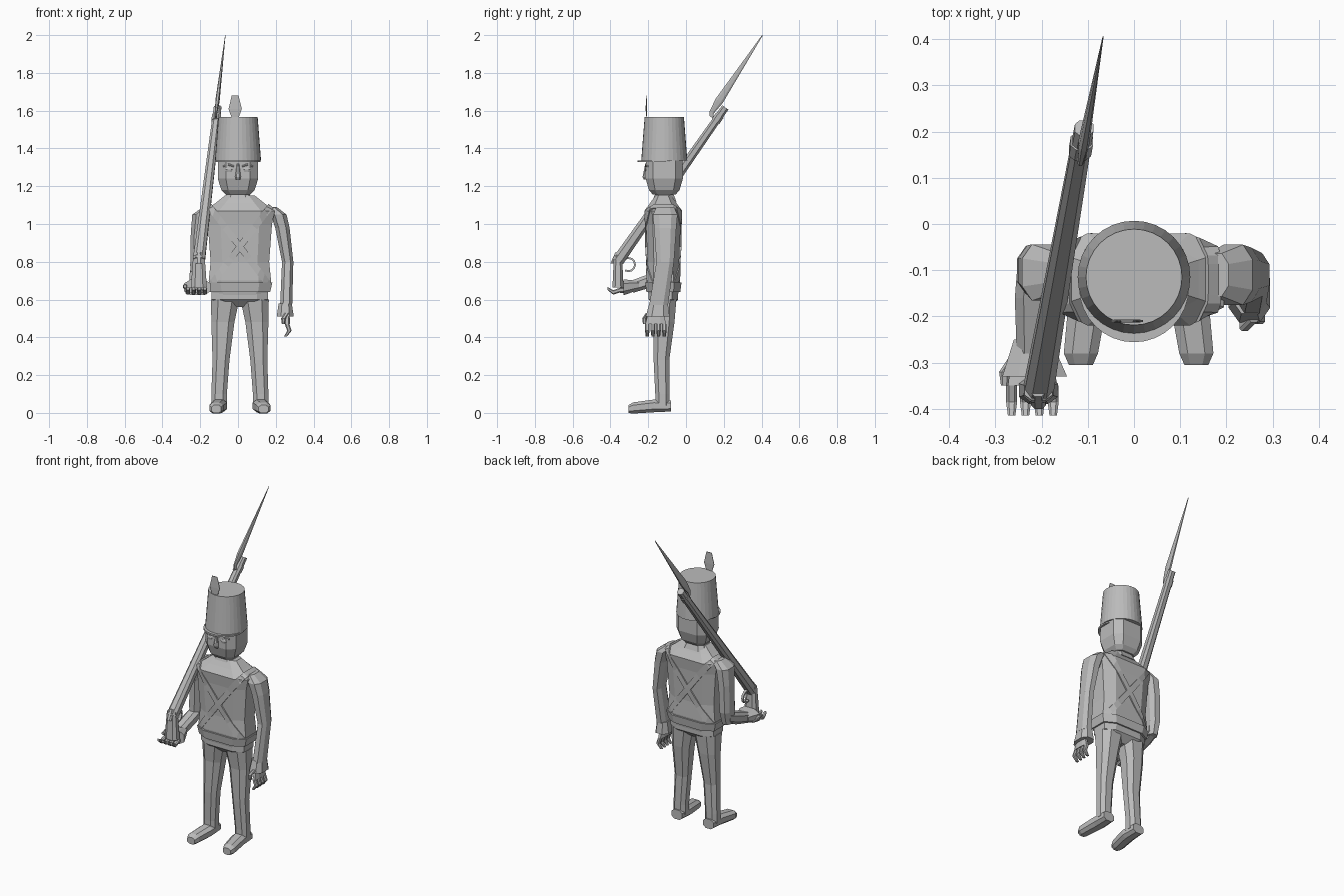
import bpy, bmesh, math
from mathutils import Vector
from mathutils.bvhtree import BVHTree

if "Cube" in bpy.data.objects:
    bpy.data.objects.remove(bpy.data.objects["Cube"])

grey = bpy.data.materials.new("plain_grey")
grey.use_nodes = True
grey.diffuse_color = (.5, .5, .5, 1)
grey.node_tree.nodes["Principled BSDF"].inputs["Base Color"].default_value = grey.diffuse_color

X, Y, Z = Vector((1, 0, 0)), Vector((0, 1, 0)), Vector((0, 0, 1))
BODY = Vector((.01, -.12, 0))
HEAD = Vector((0, -.115, 0))


def finish(name, bm, mirror=False):
    bmesh.ops.recalc_face_normals(bm, faces=bm.faces)
    mesh = bpy.data.meshes.new(name)
    bm.to_mesh(mesh)
    bm.free()
    mesh.materials.append(grey)
    obj = bpy.data.objects.new(name, mesh)
    bpy.context.collection.objects.link(obj)
    if mirror:
        obj.modifiers.new("mirror", "MIRROR")
    return obj


def bridge(bm, first, second):
    """Join two closed loops of vertices with quads."""
    for i in range(len(first)):
        bm.faces.new((first[i - 1], first[i], second[i], second[i - 1]))


def loft(name, stations, u=X, v=Y, aspect=1, chamfer=.5, mirror=False):
    """Skin chamfered-box sections; a station is a point and its half width along u."""
    bm = bmesh.new()
    c = chamfer
    section = [(1, -c), (1, c), (c, 1), (-c, 1), (-1, c), (-1, -c), (-c, -1), (c, -1)]
    loops = [[bm.verts.new(Vector(point) + (u * a + v * b * aspect) * size) for a, b in section]
             for point, size in stations]
    for lower, upper in zip(loops, loops[1:]):
        bridge(bm, lower, upper)
    bm.faces.new(loops[0])
    bm.faces.new(loops[-1])
    return finish(name, bm, mirror)


def column(name, centre, widths, aspect=1, chamfer=.6):
    """Upright loft from a map of height to half width."""
    stations = [(centre + Z * height, width) for height, width in widths.items()]
    return loft(name, stations, X, Y, aspect, chamfer)


def drum(name, bottom_radius, top_radius, bottom, top, y):
    bm = bmesh.new()
    bmesh.ops.create_cone(bm, cap_ends=True, segments=32, radius1=bottom_radius,
                          radius2=top_radius, depth=top - bottom)
    bmesh.ops.translate(bm, verts=bm.verts, vec=(0, y, (bottom + top) / 2))
    return finish(name, bm)


def hand(side, wrist, forward, spread, curl):
    """Flat palm, four curled fingers and a thumb at the end of an arm."""
    wrist = Vector(wrist)
    knuckles = wrist + forward * .06
    loft(side + "_palm", [(wrist, .04), (knuckles, .055)], spread, curl, aspect=.3)
    for finger in range(4):
        root = knuckles + spread * .03 * (finger - 1.5)
        middle = root + forward * .035 - curl * .012
        tip = middle + forward * .03 + curl * .02
        loft(side + "_finger", [(root, .012), (middle, .012), (tip, .008)], spread, curl)
    base = wrist - spread * .04
    bend = base + forward * .03 + (curl - spread) * .02
    loft(side + "_thumb", [(base, .012), (bend, .012), (bend + forward * .03, .008)], spread, curl)


# Jacket, belt and hips
jacket = column("jacket", BODY, {.61: .14, .66: .155, .7: .165, .8: .155, 1: .17,
                                 1.07: .185, 1.11: .13, 1.15: .08}, aspect=.54)
column("belt", BODY, {.64: .16, .69: .172}, aspect=.56)
column("hips", BODY, {.56: .07, .6: .15, .65: .15}, aspect=.52)
column("collar", HEAD, {1.12: .08, 1.16: .06}, aspect=.8)

# Crossed straps wrapped around the jacket
surface = bmesh.new()
surface.from_mesh(jacket.data)
tree = BVHTree.FromBMesh(surface)
surface.free()
middle = BODY + Z * .88
steps = 40
for side, label in ((1, "left"), (-1, "right")):
    along = Vector((side * .16, 0, .21))
    across = along.normalized().cross(Y) * .017
    bm = bmesh.new()
    loops = []
    for step in range(steps):
        angle = math.tau * step / steps
        ray = (along * math.cos(angle) + Y * .1 * math.sin(angle)).normalized()
        lower = tree.ray_cast(middle - across, ray)[0]
        upper = tree.ray_cast(middle + across, ray)[0]
        lift = ray * .009
        loops.append([bm.verts.new(p) for p in (lower, lower + lift, upper + lift, upper)])
    for step in range(steps):
        bridge(bm, loops[step - 1], loops[step])
    finish(label + "_cross_strap", bm)

# Legs and shoes
legs = loft("legs", [((.11, -.125, .04), .041), ((.11, -.125, .1), .041), ((.1, -.13, .28), .045),
                     ((.09, -.117, .48), .061), ((.078, -.12, .6), .075)], aspect=.92, mirror=True)
shoes = loft("shoes", [((.11, -.08, .037), .037), ((.11, -.17, .037), .042),
                       ((.125, -.28, .026), .037), ((.125, -.305, .02), .026)],
             X, Z, aspect=.8, mirror=True)
for pair in (legs, shoes):
    pair.location.x = BODY.x

# Head and face
column("neck", HEAD, {1.12: .05, 1.18: .05})
column("head", HEAD, {1.155: .065, 1.18: .088, 1.24: .107, 1.34: .106}, aspect=.92)
loft("nose", [((0, -.212, 1.235), .012), ((0, -.215, 1.25), .015), ((0, -.21, 1.32), .006)])
loft("eyes", [((.047, -.21, 1.275), .012), ((.047, -.21, 1.288), .02), ((.047, -.21, 1.3), .012)],
     aspect=.4, mirror=True)
loft("brows", [((.02, -.212, 1.305), .004), ((.05, -.21, 1.315), .006), ((.08, -.2, 1.305), .004)],
     Y, Z, mirror=True)

# Tall hat with visor and plume
drum("hat", .122, .104, 1.335, 1.567, HEAD.y)
drum("visor", .119, .119, 1.327, 1.337, -.137)
plume = Vector((-.015, -.21, 0))
column("plume", plume, {1.56: .018, 1.61: .035, 1.68: .018}, aspect=.1)

# Left arm hanging down
loft("left_arm", [((.175, -.11, 1.09), .03), ((.215, -.11, 1.05), .042), ((.235, -.11, .98), .038),
                  ((.263, -.11, .8), .03), ((.255, -.145, .57), .032)], aspect=1.55)
loft("left_cuff", [((.25, -.145, .58), .035), ((.25, -.15, .51), .045)], aspect=1.4)
hand("left", (.26, -.16, .53), -Z, Y, -X)

# Right arm bent forward to carry the musket
loft("right_upper_arm", [((-.155, -.105, 1.09), .03), ((-.2, -.105, 1.05), .042),
                         ((-.213, -.1, .95), .037), ((-.218, -.1, .78), .035),
                         ((-.218, -.11, .7), .028)], aspect=1.45)
loft("right_forearm", [((-.218, -.085, .74), .034), ((-.22, -.16, .71), .038),
                       ((-.22, -.28, .67), .034)], X, Z)
loft("right_cuff", [((-.22, -.25, .675), .04), ((-.215, -.33, .665), .07)], X, Z, aspect=.6)
hand("right", (-.22, -.29, .65), -Y, X, Z)

# Musket: barrel, butt, lock and trigger guard
muzzle = Vector((-.108, .208, 1.617))
breech = Vector((-.207, -.36, .805))
thickness = X.cross(muzzle - breech).normalized()
loft("musket_barrel", [(breech, .032), (breech.lerp(muzzle, .3), .028), (muzzle, .02)], X, thickness)
loft("musket_butt", [(breech - Z * .14, .042), (breech - Z * .05, .036), (breech + Z * .03, .03)],
     aspect=.7)
loft("musket_lock", [(breech - Y * .025 - Z * .015, .016), (breech + Z * .045, .014)])
guard_centre = breech + Y * .055 - Z * .02
rim = [Y * math.sin(angle) + Z * math.cos(angle)
       for angle in (math.pi * step / 6 for step in range(-1, 8))]
bm = bmesh.new()
loops = [[bm.verts.new(guard_centre + spoke * radius + X * offset)
          for radius, offset in ((.03, -.007), (.04, -.007), (.04, .007), (.03, .007))]
         for spoke in rim]
for first, second in zip(loops, loops[1:]):
    bridge(bm, first, second)
finish("trigger_guard", bm)

# Bayonet with a socket on the muzzle
heel = Vector((-.116, .135, 1.59))
tip = Vector((-.067, .405, 2))
loft("bayonet", [(heel - Z * .025, .006), (heel, .006), (heel.lerp(tip, .15), .011),
                 (heel.lerp(tip, .4), .008), (tip, .001)], X, thickness, aspect=2)
loft("bayonet_socket", [(breech.lerp(muzzle, .91), .024), (breech.lerp(muzzle, .95), .024)],
     X, thickness)
